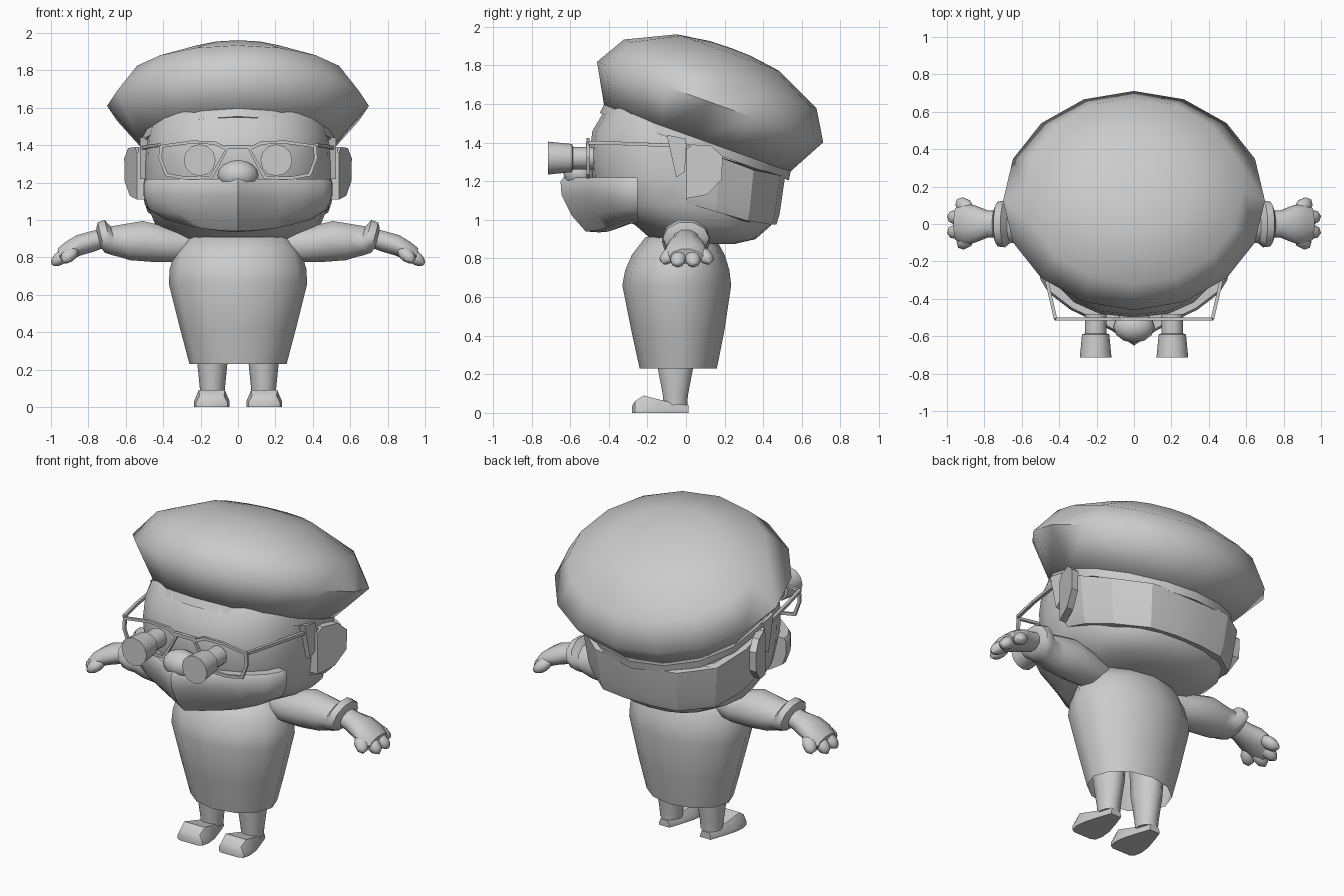
import bpy, bmesh, math
from mathutils import Vector, Matrix

grey = bpy.data.materials.new("grey")
grey.diffuse_color = (0.6, 0.6, 0.6, 1)


def finish(name, bm, angle):
    bmesh.ops.recalc_face_normals(bm, faces=bm.faces)
    me = bpy.data.meshes.new(name)
    bm.to_mesh(me)
    bm.free()
    me.materials.append(grey)
    if angle:
        me.shade_smooth()
        me.set_sharp_from_angle(angle=math.radians(angle))
    ob = bpy.data.objects.new(name, me)
    bpy.context.collection.objects.link(ob)
    return ob


def loft(name, rings, angle=40, caps=(True, True)):
    """Skin a list of closed rings that have equal point counts."""
    bm = bmesh.new()
    vs = [[bm.verts.new(p) for p in r] for r in rings]
    n = len(vs[0])
    for a, b in zip(vs, vs[1:]):
        for i in range(n):
            j = (i + 1) % n
            bm.faces.new((a[i], a[j], b[j], b[i]))
    if caps[0]:
        bm.faces.new(vs[0][::-1])
    if caps[1]:
        bm.faces.new(vs[-1])
    return finish(name, bm, angle)


def oval(cy, rx, ry, z, n=16, power=2.0, cx=0.0):
    """Horizontal ring, squarer as power rises."""
    pts = []
    for i in range(n):
        t = math.tau * i / n
        c, s = math.cos(t), math.sin(t)
        pts.append(Vector((cx + rx * math.copysign(abs(c) ** (2 / power), c),
                           cy + ry * math.copysign(abs(s) ** (2 / power), s), z)))
    return pts


def rod(name, a, b, r):
    a, b = Vector(a), Vector(b)
    q = (b - a).to_track_quat('Z', 'Y')
    ring = [q @ Vector((r * x, r * y, 0)) for x, y in ((1, 1), (-1, 1), (-1, -1), (1, -1))]
    return loft(name, [[p + e for p in ring] for e in (a, b)], 0)


def ball(name, centre, size, rot=None, seg=12):
    bm = bmesh.new()
    m = Matrix.Translation(centre) @ (rot or Matrix()) @ Matrix.Diagonal((*size, 1))
    bmesh.ops.create_uvsphere(bm, u_segments=seg, v_segments=8, radius=1, matrix=m)
    return finish(name, bm, 60)


# Beret and its band, tilted back
tilt = Matrix.Translation((0, 0.125, 1.61)) @ Matrix.Rotation(math.radians(-19.6), 4, 'X')


def tilted(name, profile, angle):
    return loft(name, [[tilt @ p for p in oval(0, rx, ry, h)] for rx, ry, h in profile], angle)


tilted("beret", [(0.53, 0.512, -0.2), (0.70, 0.622, 0), (0.585, 0.53, 0.155),
                 (0.31, 0.28, 0.273), (0.12, 0.11, 0.297), (0.01, 0.01, 0.30)], 75)
tilted("beret_band", [(0.525, 0.52, -0.245), (0.525, 0.512, -0.185)], 40)

# Head
head = [(0.10, 0.15, 0.15, 0.875), (0.09, 0.31, 0.27, 0.90), (0.09, 0.44, 0.35, 0.97),
        (0.01, 0.485, 0.45, 1.08), (-0.01, 0.50, 0.48, 1.22), (-0.015, 0.50, 0.485, 1.34),
        (-0.01, 0.49, 0.475, 1.46), (0, 0.455, 0.42, 1.57), (0.02, 0.36, 0.33, 1.68)]
loft("head", [oval(cy, rx, ry, z, 20, 2.35) for cy, rx, ry, z in head], 50)

# Hair shell around the back of the head
outer = [(0.505, 0.0), (0.50, 0.16), (0.43, 0.33), (0.26, 0.46), (0.09, 0.485)]
full = outer + [(-x, y) for x, y in outer[::-1]]


def hair_ring(z, k, drop):
    ring = [(x * k, y * k, z + drop * max(0, 0.4 - y)) for x, y in full]
    return ring + [(x * 0.8, y * 0.8, zz) for x, y, zz in ring[::-1]]


loft("back_hair", [hair_ring(0.975, 0.965, 0.28), hair_ring(1.03, 1.0, 0.25),
                   hair_ring(1.23, 1.06, 0.4)], 20)

# Beard with a pointed front
half = [(0.505, 0.0), (0.50, 0.12), (0.455, 0.30), (0.34, 0.52), (0.24, 0.64), (0.12, 0.80)]
beard = half + [(0, 1)] + [(-x, d) for x, d in half[::-1]]
loft("beard", [[(x * sx, -0.25 - d * dep, z + up * abs(x) ** 2) for x, d in beard]
               for sx, dep, z, up in ((0.55, 0.2, 0.935, 0.2), (0.78, 0.27, 0.94, 0.25),
                                      (0.95, 0.34, 1.02, 0.15), (1, 0.395, 1.13, 0),
                                      (1, 0.40, 1.20, 0), (0.97, 0.385, 1.22, 0))], 45)
ball("nose", (0, -0.55, 1.24), (0.11, 0.085, 0.08))

# Coat, open at the hem
coat = [(0.26, 0.20, 0.23, -0.04), (0.31, 0.24, 0.42, -0.042), (0.37, 0.282, 0.66, -0.048),
        (0.365, 0.27, 0.74, -0.045), (0.34, 0.24, 0.82, -0.04), (0.27, 0.18, 0.91, -0.03)]
loft("coat", [oval(cy, rx, ry, z, 12) for rx, ry, z, cy in coat], 60, (False, True))

for side, s in (("right", 1), ("left", -1)):
    # Arm: rings along x with centre height, depth and half height
    arm = [(0.22, 0.87, 0.07, 0.08), (0.36, 0.87, 0.11, 0.10), (0.48, 0.885, 0.125, 0.115),
           (0.60, 0.88, 0.11, 0.10), (0.66, 0.885, 0.10, 0.085), (0.69, 0.905, 0.125, 0.10),
           (0.73, 0.905, 0.12, 0.085), (0.745, 0.90, 0.08, 0.055)]
    hand = [(0.70, 0.91, 0.07, 0.05), (0.78, 0.885, 0.072, 0.056), (0.85, 0.865, 0.10, 0.056),
            (0.91, 0.835, 0.11, 0.05), (0.955, 0.81, 0.085, 0.04)]
    for part, rows in (("sleeve", arm), ("hand", hand)):
        loft(f"{side}_{part}", [[(s * (x + 0.25 * rz * math.sin(t)), ry * math.cos(t), z + rz * math.sin(t))
                                for t in (math.tau * i / 10 for i in range(10))]
                               for x, z, ry, rz in rows], 50)
    # Fingers and thumb
    for i, (x, y, z, yaw) in enumerate(((0.945, 0.035, 0.80, 8), (0.945, -0.04, 0.80, -8),
                                        (0.905, 0.095, 0.815, 40), (0.90, -0.088, 0.815, -45))):
        rot = Matrix.Rotation(math.radians(s * yaw), 4, 'Z') @ Matrix.Rotation(math.radians(s * 36), 4, 'Y')
        ball(f"{side}_finger_{i + 1}", (s * x, y, z), (0.064, 0.042, 0.036), rot, 8)

    # Leg
    loft(f"{side}_leg", [oval(cy, r, ry, z, 10, cx=s * 0.137) for r, ry, z, cy in
                         ((0.062, 0.065, 0.04, -0.055), (0.066, 0.068, 0.09, -0.055),
                          (0.082, 0.10, 0.25, -0.055), (0.09, 0.12, 0.5, -0.05))], 50)
    # Shoe: cross sections from toe to heel
    shoe = [(-0.28, 0.06, 0.04, 0.035), (-0.265, 0.085, 0.065, 0.06), (-0.22, 0.095, 0.07, 0.09),
            (-0.15, 0.088, 0.06, 0.072), (-0.06, 0.06, 0.045, 0.05), (0.012, 0.035, 0.025, 0.04)]
    loft(f"{side}_shoe", [[(s * 0.14 + k * w, y, z) for k, w, z in
                          ((-1, b, 0), (1, b, 0), (1, b, h * 0.35), (1, t, h), (-1, t, h), (-1, b, h * 0.35))]
                         for y, b, t, h in shoe], 35)

    # Ear: slanted plate
    ear = [(0, 1.11), (0, 1.36), (0.03, 1.39), (0.13, 1.385), (0.19, 1.33), (0.185, 1.21), (0.11, 1.13)]
    loft(f"{side}_ear", [[(s * (0.495 + off + 0.36 * y), y, z) for y, z in ear] for off in (0, 0.045)], 0)
    # Sideburn
    burn = [(-0.10, 1.44), (-0.05, 1.22), (-0.005, 1.25), (0.0, 1.42)]
    loft(f"{side}_sideburn", [[(s * x, y, z) for y, z in burn] for x in (0.47, 0.525)], 0)

    # Spectacle rim, arm and telescopic lens
    rim = [(0.05, 1.385), (0.12, 1.42), (0.25, 1.425), (0.42, 1.40), (0.425, 1.33), (0.39, 1.235),
           (0.28, 1.215), (0.14, 1.22), (0.10, 1.29)]
    cx, cz = 0.245, 1.32
    inner = [(cx + (x - cx) * 0.9, cz + (z - cz) * 0.84) for x, z in rim]
    loops = [[(s * x, y, z) for x, z in p] for p, y in
             ((rim, -0.515), (inner, -0.515), (inner, -0.50), (rim, -0.50), (rim, -0.515))]
    loft(f"{side}_rim", loops, 0, (False, False))
    rod(f"{side}_temple", (s * 0.42, -0.505, 1.40), (s * 0.465, -0.31, 1.395), 0.009)
    rod(f"{side}_temple_end", (s * 0.465, -0.31, 1.395), (s * 0.51, -0.06, 1.385), 0.009)
    scope = [(-0.48, 0.058), (-0.585, 0.058), (-0.59, 0.073), (-0.715, 0.085)]
    loft(f"{side}_scope", [[(s * 0.205 + r * math.cos(math.tau * i / 12), y, 1.32 + r * math.sin(math.tau * i / 12))
                           for i in range(12)] for y, r in scope], 40)

rod("bridge", (-0.07, -0.507, 1.39), (0.07, -0.507, 1.39), 0.01)
